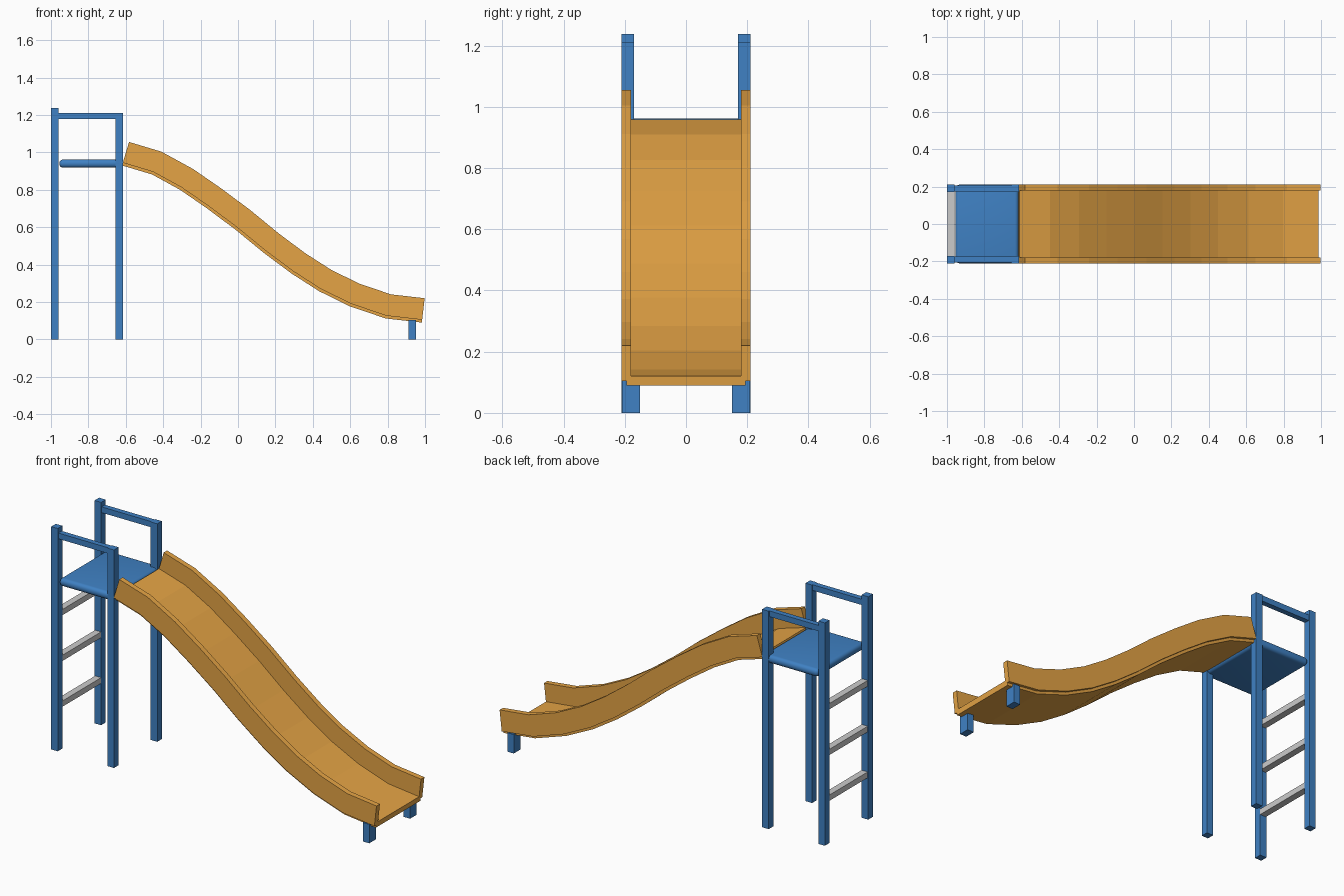
import bpy, bmesh
from mathutils import Vector

if "Cube" in bpy.data.objects:
    bpy.data.objects.remove(bpy.data.objects["Cube"])


def material(name, rgb):
    m = bpy.data.materials.new(name)
    m.diffuse_color = (*rgb, 1)
    m.use_nodes = True
    m.node_tree.nodes["Principled BSDF"].inputs["Base Color"].default_value = m.diffuse_color
    return m


BLUE = material("blue_paint", (0.05, 0.22, 0.55))
ORANGE = material("orange_plastic", (0.78, 0.37, 0.06))


def finish(name, bm, mat=None):
    bmesh.ops.recalc_face_normals(bm, faces=bm.faces)
    me = bpy.data.meshes.new(name)
    bm.to_mesh(me)
    bm.free()
    ob = bpy.data.objects.new(name, me)
    bpy.context.collection.objects.link(ob)
    if mat:
        me.materials.append(mat)
    return ob


def box(name, x, y, z, mat=None, bevel=0):
    bm = bmesh.new()
    bmesh.ops.create_cube(bm, size=1)
    for v in bm.verts:
        v.co = [a + (b - a) * (c + 0.5) for c, (a, b) in zip(v.co, (x, y, z))]
    if bevel:
        bmesh.ops.bevel(bm, geom=bm.edges[:], offset=bevel, segments=5,
                        profile=0.5, affect='EDGES')
        for f in bm.faces:
            f.smooth = True
    return finish(name, bm, mat)


# underside of the slide bed, (x, z)
PATH = [Vector(p) for p in (
    (-0.62, 0.93), (-0.46, 0.882), (-0.31, 0.80), (-0.165, 0.70),
    (-0.015, 0.588), (0.135, 0.465), (0.285, 0.353), (0.435, 0.257),
    (0.60, 0.176), (0.79, 0.112), (0.983, 0.09))]


def path_normals():
    seg = []
    for a, b in zip(PATH, PATH[1:]):
        d = (b - a).normalized()
        seg.append(Vector((-d.y, d.x)))
    out = []
    for a, b in zip([seg[0]] + seg, seg + [seg[-1]]):
        m = (a + b).normalized()
        out.append(m / m.dot(a))
    return out


def sweep(name, section, mat):
    """Sweep a closed (y, height) section along the slide path."""
    bm = bmesh.new()
    rings = [[bm.verts.new((p.x + n.x * h, y, p.y + n.y * h)) for y, h in section]
             for p, n in zip(PATH, path_normals())]
    k = len(section)
    for r, s in zip(rings, rings[1:]):
        for i in range(k):
            j = (i + 1) % k
            bm.faces.new((r[i], r[j], s[j], s[i]))
    bm.faces.new(rings[0])
    bm.faces.new(rings[-1])
    return finish(name, bm, mat)


# slide: U-shaped channel with a stepped underside
half = [(0.195, 0), (0.195, 0.015), (0.21, 0.015), (0.21, 0.131),
        (0.18, 0.131), (0.18, 0.03)]
sweep("slide_chute", half + [(-y, h) for y, h in reversed(half)], ORANGE)

# platform with rounded edges
deck = box("platform", (-0.955, -0.617), (-0.21, 0.21), (0.918, 0.962), BLUE, 0.02)
bpy.context.view_layer.objects.active = deck
deck.select_set(True)
bpy.ops.object.shade_smooth_by_angle()

# posts, handrails and feet on both sides
for side, s in (("left", 1), ("right", -1)):
    def span(a, b):
        return tuple(sorted((a * s, b * s)))
    box(f"{side}_back_post", (-1, -0.96), span(0.17, 0.21), (0, 1.237), BLUE)
    box(f"{side}_front_post", (-0.655, -0.615), span(0.17, 0.21), (0, 1.21), BLUE)
    box(f"{side}_handrail", (-0.96, -0.655), span(0.175, 0.205), (1.178, 1.21), BLUE)
    box(f"{side}_slide_foot", (0.912, 0.952), span(0.15, 0.208), (0, 0.105), BLUE)

# ladder rungs
for i in range(3):
    z = 0.248 + 0.254 * i
    box(f"ladder_rung_{i + 1}", (-0.997, -0.96), (-0.172, 0.172), (z - 0.016, z + 0.016))
